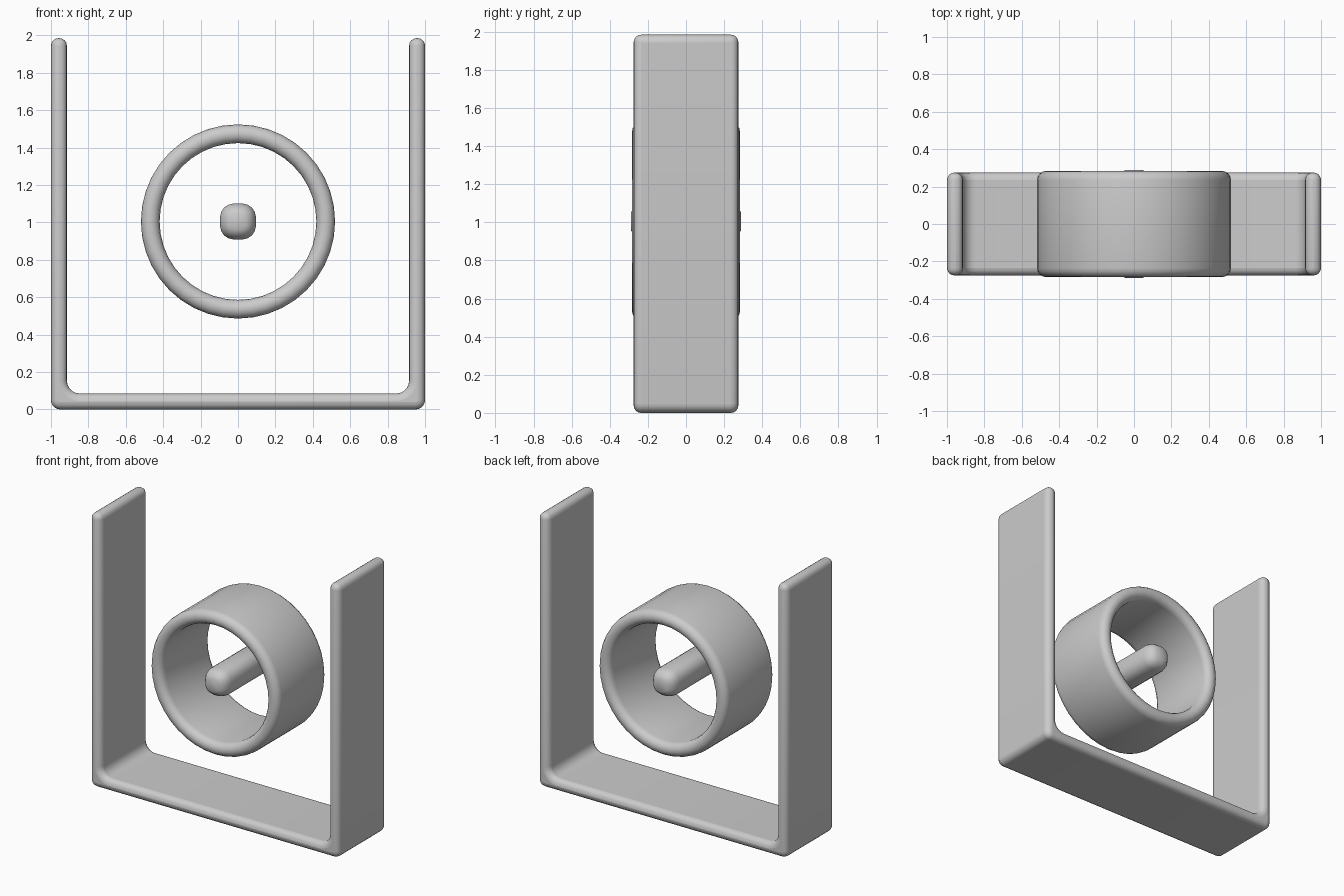
import bpy, bmesh, math

cube = bpy.data.objects.get("Cube")
if cube:
    bpy.data.objects.remove(cube, do_unlink=True)

# One plain grey for everything
grey = bpy.data.materials.new("light_grey")
grey.use_nodes = True
colour = (0.6, 0.6, 0.6, 1)
grey.diffuse_color = colour
bsdf = grey.node_tree.nodes["Principled BSDF"]
bsdf.inputs["Base Color"].default_value = colour
bsdf.inputs["Roughness"].default_value = 0.6

CENTRE_Z = 1.005


def make_object(name, bm):
    bmesh.ops.recalc_face_normals(bm, faces=bm.faces)
    mesh = bpy.data.meshes.new(name)
    bm.to_mesh(mesh)
    bm.free()
    mesh.materials.append(grey)
    obj = bpy.data.objects.new(name, mesh)
    bpy.context.collection.objects.link(obj)
    return obj


def smooth(obj, angle):
    bpy.ops.object.select_all(action='DESELECT')
    bpy.context.view_layer.objects.active = obj
    obj.select_set(True)
    bpy.ops.object.shade_smooth_by_angle(angle=math.radians(angle))


def arc(cx, cy, radius, start, end, steps=5):
    angles = [math.radians(start + (end - start) * i / steps) for i in range(steps + 1)]
    return [(cx + radius * math.cos(a), cy + radius * math.sin(a)) for a in angles]


def lathe(name, profile, segments, closed, power=2.0):
    """Spin (radius, y) points about the y axis; power above 2 squares the section."""
    bm = bmesh.new()
    rings = []
    for i in range(segments):
        a = 2 * math.pi * i / segments
        c, s = math.cos(a), math.sin(a)
        k = (abs(c) ** power + abs(s) ** power) ** (-1 / power)
        rings.append([bm.verts.new((r * k * c, y, CENTRE_Z + r * k * s)) for r, y in profile])
    count = len(profile)
    for i in range(segments):
        this, nxt = rings[i], rings[(i + 1) % segments]
        for j in range(count if closed else count - 1):
            n = (j + 1) % count
            bm.faces.new((this[j], this[n], nxt[n], nxt[j]))
    if not closed:
        bm.faces.new([ring[0] for ring in rings])
        bm.faces.new([ring[-1] for ring in rings])
    return make_object(name, bm)


# U-shaped bracket: right half of the outline, mirrored, then extruded in depth
wall, depth, top = 0.085, 0.275, 1.985
outer_r, inner_r = 0.05, 0.07
inner_x = 1 - wall
half = arc(1 - outer_r, outer_r, outer_r, -90, 0)
half += [(1, top), (inner_x, top)]
half += arc(inner_x - inner_r, wall + inner_r, inner_r, 0, -90)
outline = half + [(-x, z) for x, z in reversed(half)]
bm = bmesh.new()
front = bm.faces.new([bm.verts.new((x, -depth, z)) for x, z in outline])
extruded = bmesh.ops.extrude_face_region(bm, geom=[front], use_keep_orig=True)
moved = [v for v in extruded["geom"] if isinstance(v, bmesh.types.BMVert)]
bmesh.ops.translate(bm, verts=moved, vec=(0, 2 * depth, 0))
bracket = make_object("bracket", bm)
bevel = bracket.modifiers.new("rounded_edges", 'BEVEL')
bevel.width = 0.04
bevel.segments = 4
bevel.limit_method = 'ANGLE'
bevel.angle_limit = math.radians(40)
smooth(bracket, 40)

# Hollow ring with rounded rims
mid, thick, length = 0.469, 0.05, 0.284
ring_profile = arc(mid, length - thick, thick, 0, 180, 8)
ring_profile += arc(mid, thick - length, thick, 180, 360, 8)
ring = lathe("ring", ring_profile, 40, True)
smooth(ring, 50)

# Central rod with blunt, slightly squared ends
tip = [(0.045, 0.29), (0.07, 0.275), (0.088, 0.25), (0.097, 0.215)]
rod_profile = tip + [(r, -y) for r, y in reversed(tip)]
rod = lathe("centre_rod", rod_profile, 24, False, 2.6)
smooth(rod, 50)
